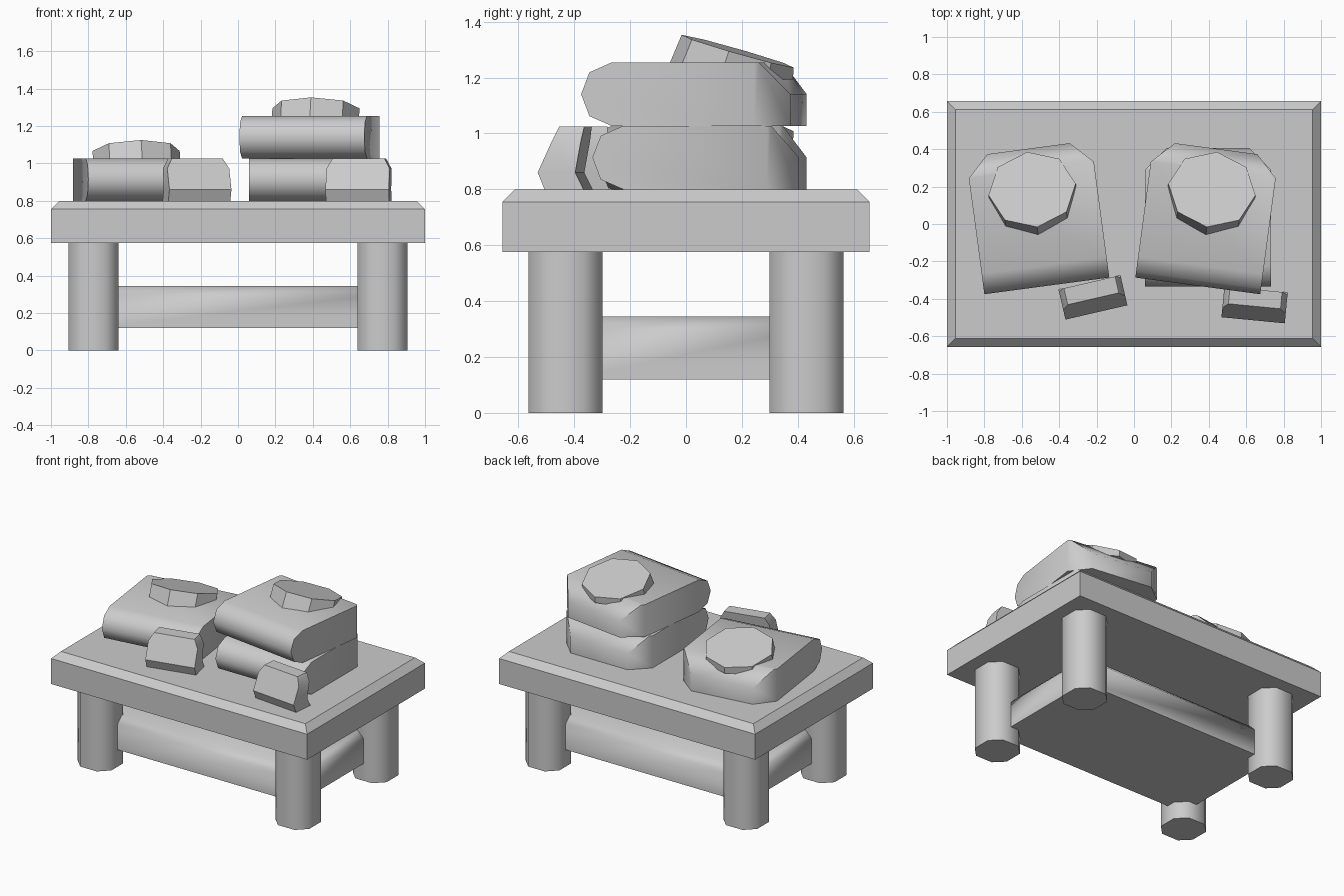
import bpy, bmesh, math
from mathutils import Vector, Matrix

if "Cube" in bpy.data.objects:
    bpy.data.objects.remove(bpy.data.objects["Cube"])

grey = bpy.data.materials.new("plain grey")
grey.diffuse_color = (0.6, 0.6, 0.6, 1)
grey.use_nodes = True
grey.node_tree.nodes["Principled BSDF"].inputs["Base Color"].default_value = grey.diffuse_color


def finish(bm, name, loc=(0, 0, 0), turn=0, flip=False, smooth=40):
    """Turn a bmesh into a named object, optionally mirrored in x."""
    m = Matrix.Translation(loc) @ Matrix.Rotation(math.radians(turn), 4, 'Z')
    if flip:
        m = m @ Matrix.Scale(-1, 4, (1, 0, 0))
    bm.transform(m)
    bmesh.ops.recalc_face_normals(bm, faces=bm.faces)
    me = bpy.data.meshes.new(name)
    bm.to_mesh(me)
    bm.free()
    me.materials.append(grey)
    ob = bpy.data.objects.new(name, me)
    bpy.context.collection.objects.link(ob)
    if smooth:
        bpy.ops.object.select_all(action='DESELECT')
        ob.select_set(True)
        bpy.context.view_layer.objects.active = ob
        bpy.ops.object.shade_smooth_by_angle(angle=math.radians(smooth))


def prism(points, axis, lo, hi):
    """Extrude a 2D profile: axis 'x' takes (y, z) points, axis 'z' takes (x, y)."""
    bm = bmesh.new()
    if axis == 'x':
        co, step = [(lo, a, b) for a, b in points], (hi - lo, 0, 0)
    else:
        co, step = [(a, b, lo) for a, b in points], (0, 0, hi - lo)
    face = bm.faces.new([bm.verts.new(c) for c in co])
    new = bmesh.ops.extrude_face_region(bm, geom=[face])['geom']
    bmesh.ops.translate(bm, vec=step,
                        verts=[v for v in new if isinstance(v, bmesh.types.BMVert)])
    return bm


def slice_off(bm, point, normal):
    """Cut away everything on the normal side of a plane and cap the cut."""
    r = bmesh.ops.bisect_plane(bm, geom=bm.verts[:] + bm.edges[:] + bm.faces[:],
                               plane_co=point, plane_no=normal, clear_outer=True)
    edges = [e for e in r['geom_cut'] if isinstance(e, bmesh.types.BMEdge)]
    bmesh.ops.holes_fill(bm, edges=edges)


def slab(name, hx, hy, z0, z1, c, smooth):
    """Board with a chamfered upper rim."""
    bm = prism([(-hx, -hy), (hx, -hy), (hx, hy), (-hx, hy)], 'z', z0, z1)
    rim = [e for e in bm.edges if all(v.co.z > z1 - 0.001 for v in e.verts)]
    bmesh.ops.bevel(bm, geom=rim, offset=c, segments=1, affect='EDGES')
    finish(bm, name, smooth=smooth)


# Table: top, lower shelf and four eight-sided legs
slab("table_top", 1.0, 0.657, 0.575, 0.80, 0.045, 0)
slab("lower_shelf", 0.77, 0.43, 0.12, 0.345, 0.045, 60)
for sx, sn in ((-1, "left"), (1, "right")):
    for sy, yn in ((-1, "front"), (1, "back")):
        a, b = 0.1325, 0.065
        leg = prism([(a, -b), (a, b), (b, a), (-b, a), (-a, b), (-a, -b), (-b, -a), (b, -a)],
                    'z', 0, 0.575)
        finish(leg, f"{yn}_{sn}_leg", (sx * 0.7725, sy * 0.432, 0), smooth=50)

# Sacks: rounded front, sloped back, cut back corners
H, HW, HL = 0.227, 0.337, 0.37


def sack(name, loc, turn, flip=False):
    profile = [(-HL + 0.11, 0), (-HL + 0.03, 0.035), (-HL, H / 2), (-HL + 0.03, H - 0.035),
               (-HL + 0.11, H), (HL - 0.10, H), (HL, H / 2), (HL, 0)]
    bm = prism(profile, 'x', -HW, HW)
    for s in (-1, 1):
        slice_off(bm, Vector((s * HW, HL - 0.115, 0)), Vector((s, 1, 0)))
    finish(bm, name, loc, turn, flip, smooth=55)


def tuft(name, loc, turn, flip=False):
    """Eight-sided pad whose top slopes down towards the back."""
    r = 0.235
    bm = prism([(r * math.sin(k * math.pi / 4), -r * math.cos(k * math.pi / 4))
                for k in range(8)], 'z', -0.06, 0.1)
    for v in bm.verts:
        if v.co.z > 0:
            v.co.y = v.co.y * 0.86 + 0.035
            v.co.z = 0.1 - 0.29 * (v.co.y + 0.167)
    finish(bm, name, loc, turn, flip, smooth=30)


sack("left_sack", (-0.515, 0.036, 0.80), 7.6)
sack("lower_right_sack", (0.395, 0.035, 0.80), 0)
sack("upper_right_sack", (0.39, 0.036, 1.027), -7.6)
tuft("left_sack_tuft", (-0.54, 0.15, 1.025), 7.6)
tuft("right_sack_tuft", (0.412, 0.15, 1.253), -7.6, True)


# Small leaning blocks in front of the sacks
def block(name, loc, turn):
    bm = prism([(-0.06, 0), (-0.085, 0.06), (-0.01, 0.225), (0.08, 0.225),
                (0.05, 0.06), (0.08, 0)], 'x', -0.17, 0.17)
    for s in (-1, 1):
        slice_off(bm, Vector((s * 0.14, 0, 0.225)), Vector((s * 0.07, 0, 0.04)))
    finish(bm, name, loc, turn, smooth=30)


block("left_block", (-0.22, -0.39, 0.80), 13)
block("right_block", (0.645, -0.43, 0.80), -5.5)
